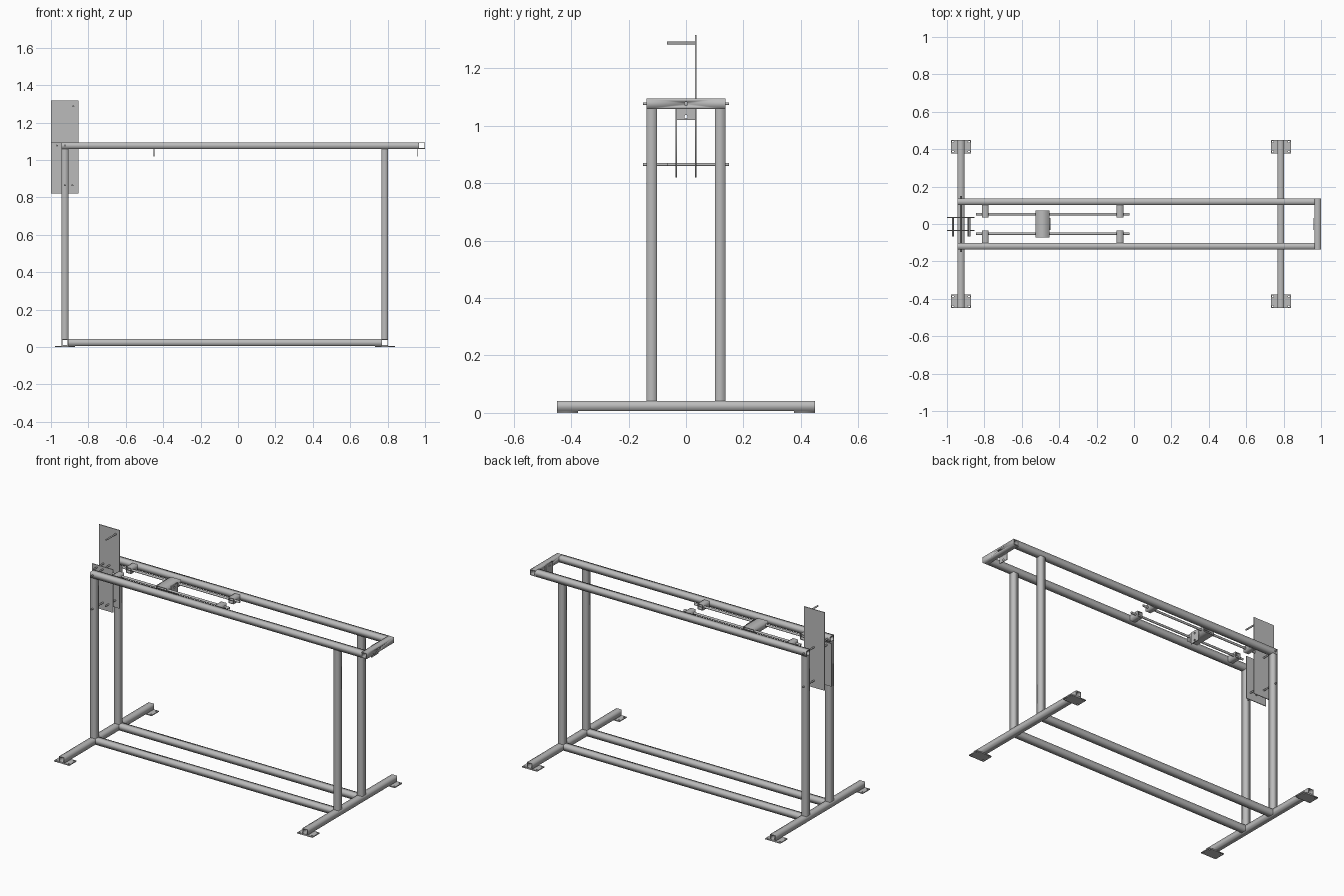
import bpy
import math
from mathutils import Matrix, Vector

cube = bpy.data.objects.get("Cube")
if cube:
    bpy.data.objects.remove(cube)

steel = bpy.data.materials.new("grey steel")
steel.use_nodes = True
GREY = (0.5, 0.5, 0.5, 1)
steel.diffuse_color = GREY
steel.node_tree.nodes["Principled BSDF"].inputs["Base Color"].default_value = GREY

# Local profile axes (u, v, extrusion) in world space for each direction
AXES = {
    "x": ((0, 1, 0), (0, 0, 1), (1, 0, 0)),
    "y": ((1, 0, 0), (0, 0, 1), (0, -1, 0)),
    "z": ((1, 0, 0), (0, 1, 0), (0, 0, 1)),
}


def rect(w, h):
    return [(-w / 2, -h / 2), (w / 2, -h / 2), (w / 2, h / 2), (-w / 2, h / 2)]


def circle(u, v, r, n=16):
    return [(u + r * math.cos(math.tau * i / n), v + r * math.sin(math.tau * i / n))
            for i in range(n)]


def extrude(name, loops, length, centre, axis):
    """Filled outline with optional hole loops, extruded evenly about its centre."""
    curve = bpy.data.curves.new(name, "CURVE")
    curve.dimensions = "2D"
    curve.fill_mode = "BOTH"
    curve.extrude = length / 2
    for loop in loops:
        spline = curve.splines.new("POLY")
        spline.points.add(len(loop) - 1)
        for point, (u, v) in zip(spline.points, loop):
            point.co = (u, v, 0, 1)
        spline.use_cyclic_u = True
    temp = bpy.data.objects.new(name + "_outline", curve)
    bpy.context.collection.objects.link(temp)
    bpy.context.view_layer.update()
    graph = bpy.context.evaluated_depsgraph_get()
    mesh = bpy.data.meshes.new_from_object(temp.evaluated_get(graph))
    bpy.data.objects.remove(temp)
    mesh.name = name
    mesh.materials.clear()
    mesh.materials.append(steel)
    frame = Matrix([Vector(a) for a in AXES[axis]]).transposed().to_4x4()
    mesh.transform(Matrix.Translation(centre) @ frame)
    obj = bpy.data.objects.new(name, mesh)
    bpy.context.collection.objects.link(obj)
    return obj


T = 0.036      # square tube size
WALL = 0.004


def tube(name, length, centre, axis, w=T, h=T):
    return extrude(name, [rect(w, h), rect(w - 2 * WALL, h - 2 * WALL)],
                   length, centre, axis)


def rod(name, r, length, centre, axis):
    return extrude(name, [circle(0, 0, r)], length, centre, axis)


BACK, FRONT = -0.925, 0.785    # x of the two leg frames
LOW, TOP = 0.024, 1.077        # heights of lower and upper tubes
SIDE = 0.119                   # y of the paired tubes

# Feet crossbars with drilled base plates
for end, x in (("rear", BACK), ("front", FRONT)):
    tube(end + "_foot_crossbar", 0.9, (x, 0, LOW), "y")
    for side, s in (("left", 1), ("right", -1)):
        holes = [circle(a * 0.043, b * 0.026, 0.005) for a in (-1, 1) for b in (-1, 1)]
        extrude(f"{end}_{side}_foot_plate", [rect(0.107, 0.073)] + holes,
                0.006, (x, s * 0.4135, 0.003), "z")

# Side frames
lower_len = FRONT - BACK - T
for side, s in (("left", 1), ("right", -1)):
    y = s * SIDE
    tube(side + "_lower_rail", lower_len, ((BACK + FRONT) / 2, y, LOW), "x")
    tube(side + "_top_rail", 1.907, (0.0105, y, TOP), "x")
    for end, x in (("rear", BACK), ("front", FRONT)):
        z0, z1 = LOW + T / 2, TOP - T / 2
        tube(f"{end}_{side}_upright", z1 - z0, (x, y, (z0 + z1) / 2), "z")

    # Slide rods on short tube brackets
    rod(side + "_slide_rod", 0.007, 0.822, (-0.434, s * 0.052, TOP), "x")
    for label, x in (("rear", -0.795), ("front", -0.075)):
        tube(f"{label}_{side}_rod_bracket", 0.066, (x, s * 0.068, TOP), "y")

# End crossbar, drilled through its middle
end_bar = tube("end_crossbar", 0.274, (0.982, 0, TOP), "y")
cutter = rod("end_hole_cutter", 0.006, 0.1, (0.982, 0, TOP), "x")
cutter.hide_render = True
cutter.hide_viewport = True
drill = end_bar.modifiers.new("drill", "BOOLEAN")
drill.operation = "DIFFERENCE"
drill.solver = "EXACT"
drill.object = cutter

# Sliding carriage
tube("carriage", 0.147, (-0.489, 0, TOP), "y", w=0.074)

# Drilled lugs hanging from the end crossbar and the carriage
for label, x in (("end", 0.961), ("carriage", -0.449)):
    extrude(label + "_lug",
            [rect(0.066, 0.074), circle(0, 0.02, 0.006), circle(0, -0.025, 0.006)],
            0.005, (x, 0, 1.057), "x")

# Upright guide plates at the rear end
extrude("tall_guide_plate", [rect(0.146, 0.497)], 0.005, (-0.927, 0.034, 1.0685), "y")
extrude("short_guide_plate", [rect(0.146, 0.274)], 0.005, (-0.927, -0.034, 0.957), "y")

# Long cross pins through the frame, short pins through the plates
for label, z in (("upper", TOP), ("lower", 0.865)):
    rod(label + "_cross_pin", 0.005, 0.298, (BACK, 0, z), "y")
for label, x, z in (("rear", -0.968, TOP), ("front", -0.885, 0.865), ("top", -0.88, 1.288)):
    rod(label + "_guide_pin", 0.005, 0.102, (x, -0.016, z), "y")
